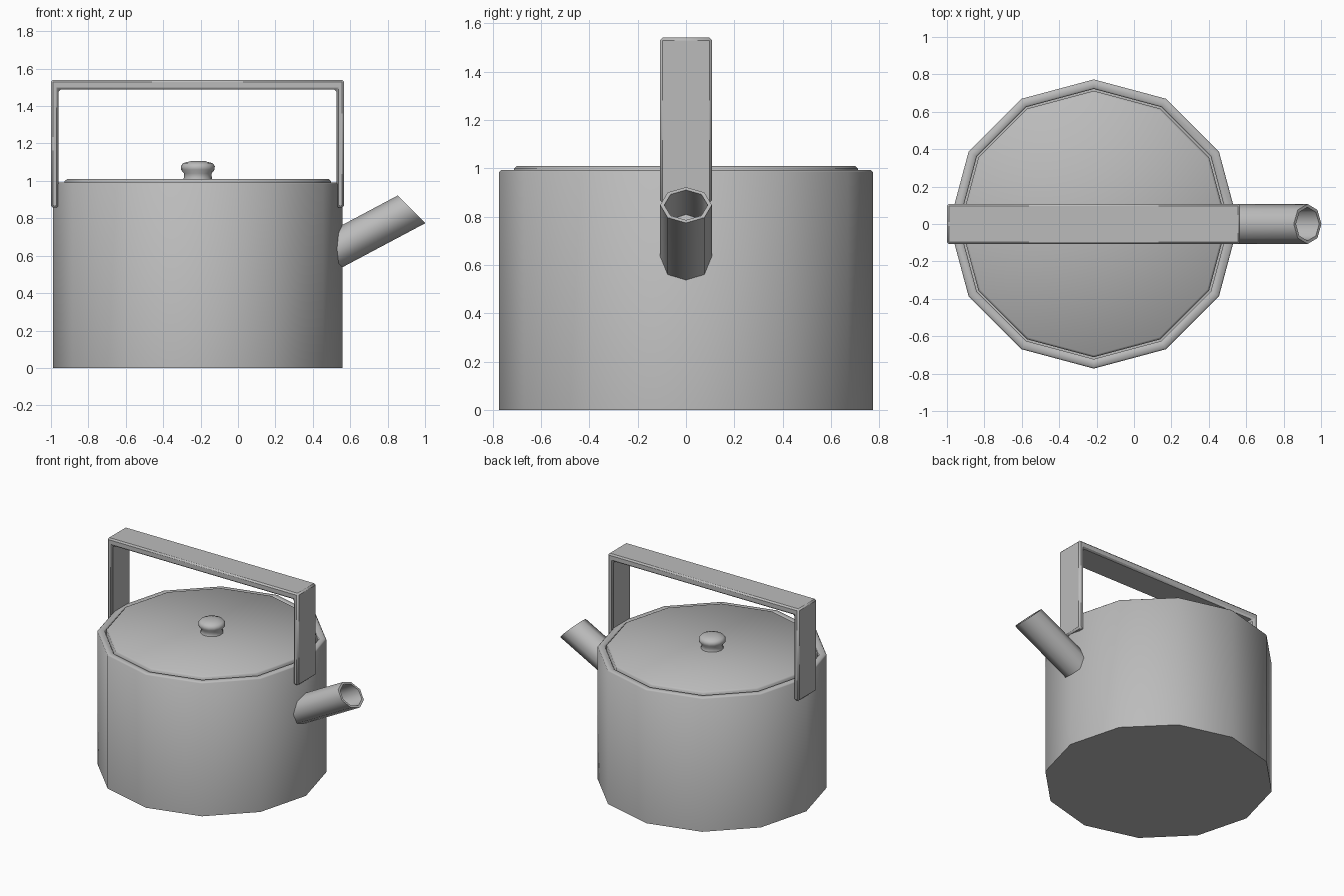
import bpy, bmesh
from math import cos, sin, pi, radians
from mathutils import Vector

if "Cube" in bpy.data.objects:
    bpy.data.objects.remove(bpy.data.objects["Cube"], do_unlink=True)

CENTRE_X = -0.215

metal = bpy.data.materials.new("grey metal")
metal.use_nodes = True
metal.diffuse_color = (0.5, 0.5, 0.5, 1)
metal.node_tree.nodes["Principled BSDF"].inputs["Base Color"].default_value = (0.5, 0.5, 0.5, 1)


def finish(bm, name, bevel=0):
    bmesh.ops.recalc_face_normals(bm, faces=bm.faces)
    mesh = bpy.data.meshes.new(name)
    bm.to_mesh(mesh)
    bm.free()
    obj = bpy.data.objects.new(name, mesh)
    bpy.context.collection.objects.link(obj)
    mesh.materials.append(metal)
    if bevel:
        mod = obj.modifiers.new("soft edges", "BEVEL")
        mod.width = bevel
        mod.segments = 1
    bpy.ops.object.select_all(action="DESELECT")
    obj.select_set(True)
    bpy.context.view_layer.objects.active = obj
    bpy.ops.object.shade_smooth_by_angle(angle=radians(50))
    return obj


def loft(name, rings):
    """Bridge successive rings of points and cap both ends."""
    bm = bmesh.new()
    loops = [[bm.verts.new(p) for p in ring] for ring in rings]
    n = len(loops[0])
    for a, b in zip(loops, loops[1:]):
        for i in range(n):
            j = (i + 1) % n
            bm.faces.new((a[i], a[j], b[j], b[i]))
    bm.faces.new(loops[0])
    bm.faces.new(loops[-1])
    return finish(bm, name)


def lathe(name, profile, sides):
    turns = [2 * pi * i / sides for i in range(sides)]
    return loft(name, [[(CENTRE_X + r * cos(t), r * sin(t), z) for t in turns]
                       for r, z in profile])


# Twelve-sided body with a recessed seat for the lid
lathe("body", [(0.773, 0), (0.773, 0.984), (0.765, 0.992), (0.73, 0.992),
               (0.722, 0.984), (0.722, 0.95)], 12)

# Lid sitting just above the rim
lathe("lid", [(0.712, 0.94), (0.712, 0.998), (0.7, 1.009)], 12)

# Turned knob
lathe("lid_knob", [(0.08, 1.0), (0.075, 1.015), (0.074, 1.04), (0.09, 1.06),
                   (0.091, 1.08), (0.078, 1.095), (0.04, 1.105), (0.012, 1.107)], 16)

# Flat strap handle, a U profile extruded across the body
bm = bmesh.new()
left, right, low, top = -1.0, 0.568, 0.857, 1.54
outline = [(left, low), (left, top), (right, top), (right, low),
           (right - 0.041, low), (right - 0.041, top - 0.052),
           (left + 0.041, top - 0.052), (left + 0.041, low)]
strap = bm.faces.new([bm.verts.new((x, -0.108, z)) for x, z in outline])
side = bmesh.ops.extrude_face_region(bm, geom=[strap])
bmesh.ops.translate(bm, vec=(0, 0.216, 0),
                    verts=[v for v in side["geom"] if isinstance(v, bmesh.types.BMVert)])
finish(bm, "handle", 0.011)

# Eight-sided hollow spout with a slanted mouth
tilt = radians(28)
axis = Vector((cos(tilt), 0, sin(tilt)))
across = Vector((-sin(tilt), 0, cos(tilt)))
mouth = Vector((0.928, 0, 0.848))
cut = Vector((1, 0, 1))


def spout_ring(scale, back=None):
    ring = []
    for i in range(8):
        t = 2 * pi * i / 8
        off = scale * (across * 0.1 * cos(t) + Vector((0, 0.107 * sin(t), 0)))
        slide = -cut.dot(off) / cut.dot(axis) if back is None else -back
        ring.append(mouth + off + axis * slide)
    return ring


loft("spout", [spout_ring(1, 0.55), spout_ring(1), spout_ring(0.84), spout_ring(0.84, 0.24)])
